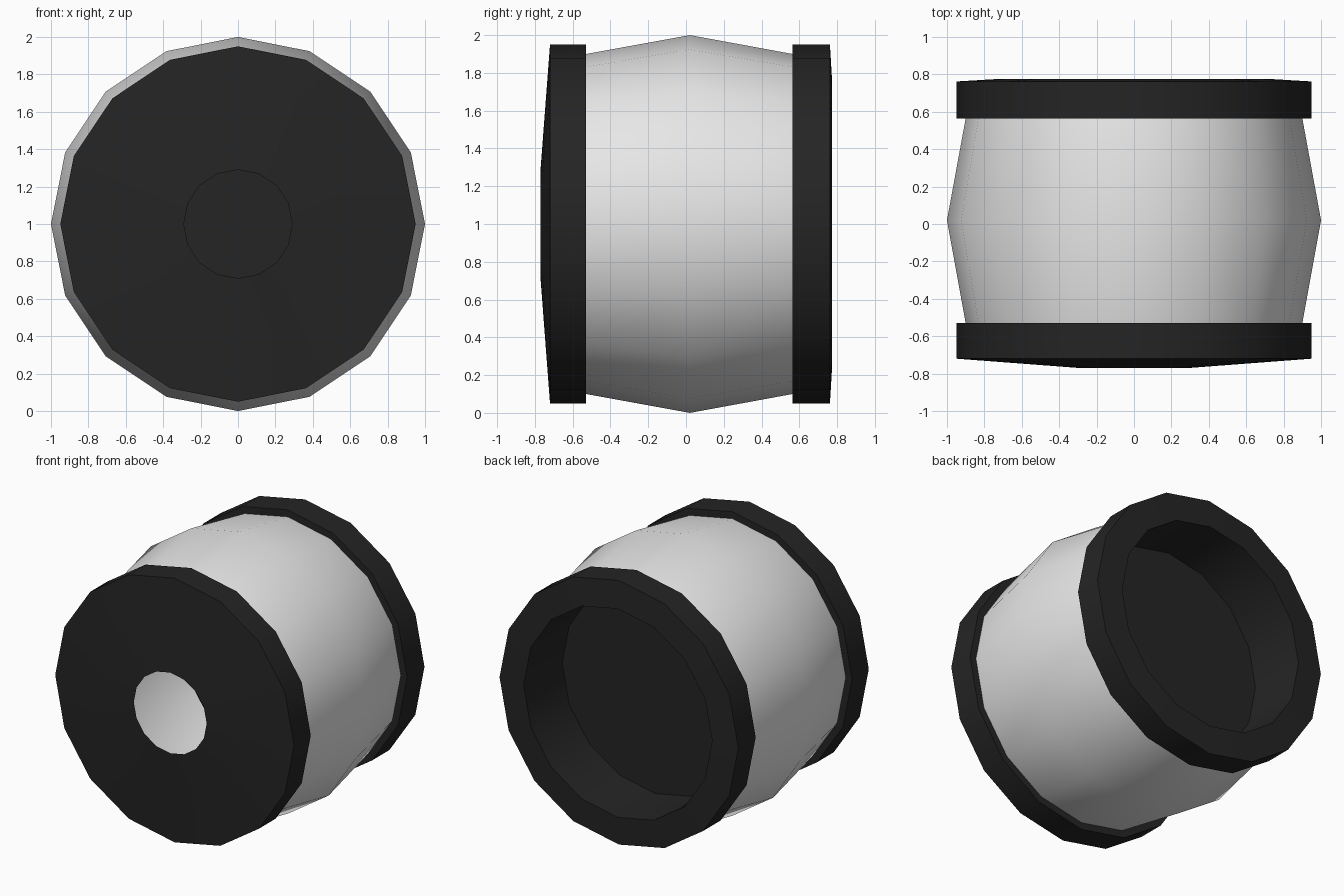
import bpy, bmesh, math

cube = bpy.data.objects.get("Cube")
if cube:
    bpy.data.objects.remove(cube, do_unlink=True)

SIDES = 16


def material(name, colour):
    mat = bpy.data.materials.new(name)
    mat.use_nodes = True
    mat.diffuse_color = colour
    mat.node_tree.nodes["Principled BSDF"].inputs["Base Color"].default_value = colour
    return mat


def lathe(name, profile, mat, outward=True):
    """Turn a (radius, y) profile about the y axis; radius 0 closes the end."""
    bm = bmesh.new()
    rings = []
    for r, y in profile:
        if r == 0:
            rings.append([bm.verts.new((0, y, 1))] * SIDES)
            continue
        angles = [math.tau * i / SIDES for i in range(SIDES)]
        rings.append([bm.verts.new((r * math.cos(a), y, 1 + r * math.sin(a)))
                      for a in angles])
    for a, b in zip(rings, rings[1:]):
        for i in range(SIDES):
            j = (i + 1) % SIDES
            corners = list(dict.fromkeys((a[i], b[i], b[j], a[j])))
            bm.faces.new(corners)
    bm.normal_update()
    mesh = bpy.data.meshes.new(name)
    bm.to_mesh(mesh)
    bm.free()
    mesh.materials.append(mat)
    obj = bpy.data.objects.new(name, mesh)
    bpy.context.collection.objects.link(obj)
    bpy.ops.object.select_all(action="DESELECT")
    obj.select_set(True)
    bpy.context.view_layer.objects.active = obj
    bpy.ops.object.shade_smooth_by_angle(angle=math.radians(30))
    return obj


pale = material("pale grey", (0.8, 0.8, 0.8, 1))
black = material("soft black", (0.018, 0.018, 0.018, 1))

# Hollow bulging barrel between the two end caps
lathe("barrel", [(0.90, -0.53), (1.0, 0.02), (0.90, 0.565)], pale)

# Front cap: shallow cone with a round opening into the barrel
lathe("front_cap", [(0.29, -0.77), (0.95, -0.72), (0.95, -0.53), (0.90, -0.53)], black)

# Rear cap: rim, flat lip and a deep recess with a closed floor
lathe("rear_cap", [(0.90, 0.565), (0.95, 0.565), (0.95, 0.762), (0.75, 0.774),
                   (0.74, 0.35), (0, 0.35)], black)
